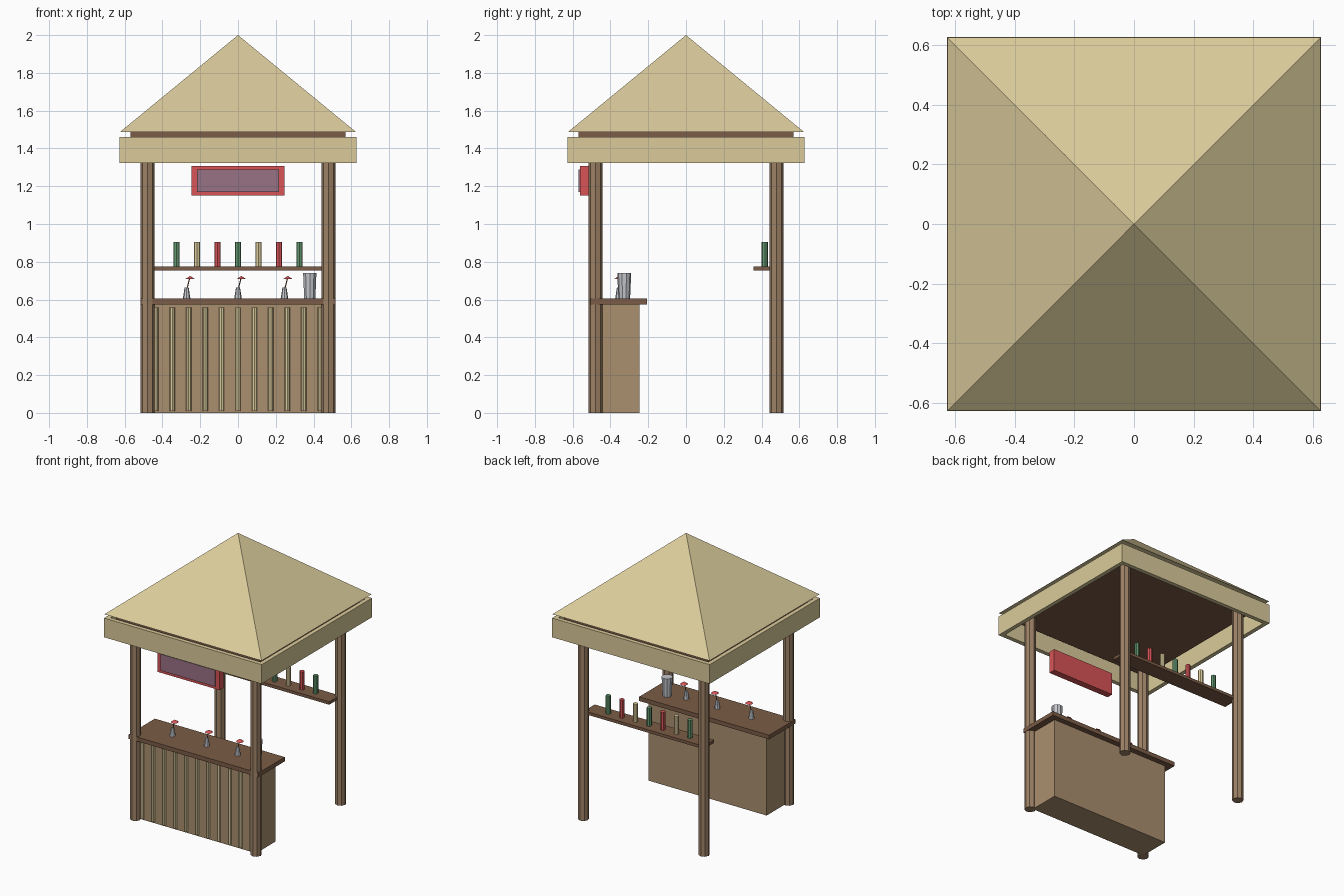
import bpy
from math import pi, sqrt
from mathutils import Vector

cube = bpy.data.objects.get("Cube")
if cube:
    bpy.data.objects.remove(cube, do_unlink=True)


def srgb(c):
    c /= 255
    return c / 12.92 if c <= 0.04045 else ((c + 0.055) / 1.055) ** 2.4


def material(name, *rgb):
    m = bpy.data.materials.new(name)
    m.use_nodes = True
    col = [srgb(c) for c in rgb] + [1]
    m.diffuse_color = col
    m.node_tree.nodes["Principled BSDF"].inputs["Base Color"].default_value = col
    return m


thatch = material("thatch", 219, 203, 155)
dark_wood = material("dark wood", 124, 92, 70)
post_wood = material("post wood", 158, 130, 102)
panel_wood = material("panel wood", 170, 143, 111)
red = material("red", 216, 84, 86)
plum = material("plum", 152, 114, 132)
green = material("green", 98, 150, 110)
metal = material("metal grey", 196, 198, 204)


def finish(name, mat):
    ob = bpy.context.object
    ob.name = name
    ob.data.materials.append(mat)
    return ob


def box(name, mat, x, y, z):
    """Box spanning the (low, high) ranges on each axis."""
    bpy.ops.mesh.primitive_cube_add(size=1, location=[(a + b) / 2 for a, b in (x, y, z)])
    ob = finish(name, mat)
    ob.scale = [b - a for a, b in (x, y, z)]
    bpy.ops.object.transform_apply(location=False, rotation=False, scale=True)
    return ob


def column(name, mat, x, y, z, r1, r2=None, sides=8):
    """Upright prism or tapered cone between two heights."""
    bpy.ops.mesh.primitive_cone_add(
        vertices=sides, radius1=r1, radius2=r1 if r2 is None else r2,
        depth=z[1] - z[0], location=(x, y, sum(z) / 2))
    return finish(name, mat)


# Roof: pyramid, ceiling slab and four fascia boards
bpy.ops.mesh.primitive_cone_add(vertices=4, radius1=0.625 * sqrt(2), radius2=0,
                                depth=0.513, location=(0, 0, 1.7435),
                                rotation=(0, 0, pi / 4))
finish("roof", thatch)
box("ceiling", dark_wood, (-0.57, 0.57), (-0.57, 0.57), (1.43, 1.487))
H, T = 0.627, 0.03
FZ = (1.322, 1.46)
for side, a, b in (("front", -H, T - H), ("back", H - T, H)):
    box(side + "_fascia", thatch, (-H, H), (a, b), FZ)
for side, a, b in (("right", -H, T - H), ("left", H - T, H)):
    box(side + "_fascia", thatch, (a, b), (T - H, H - T), FZ)

# Corner posts
for fb, y in (("front", -0.48), ("back", 0.48)):
    for lr, x in (("right", -0.48), ("left", 0.48)):
        column(f"{fb}_{lr}_post", post_wood, x, y, (0, 1.44), 0.037)

# Counter with slatted front
box("counter_body", panel_wood, (-0.47, 0.47), (-0.465, -0.245), (0, 0.575))
box("counter_top", dark_wood, (-0.517, 0.517), (-0.505, -0.206), (0.575, 0.605))
for i in range(11):
    column(f"counter_slat_{i + 1}", thatch, (i - 5) * 0.087, -0.465, (0.01, 0.557), 0.014)

# Hanging sign with a recessed-colour plate
box("sign_board", red, (-0.247, 0.247), (-0.562, -0.515), (1.15, 1.308))
box("sign_plate", plum, (-0.216, 0.216), (-0.57, -0.562), (1.17, 1.288))

# Back shelf and bottles
box("back_shelf", dark_wood, (-0.475, 0.475), (0.358, 0.478), (0.755, 0.776))
for i in range(7):
    column(f"bottle_{i + 1}", (green, thatch, red)[i % 3], (i - 3) * 0.1085, 0.418,
           (0.776, 0.906), 0.017)

# Drinks with a leaning stick and small parasol
for i, x in enumerate((-0.272, 0, 0.246)):
    y = -0.355
    column(f"glass_{i + 1}", metal, x, y, (0.605, 0.663), 0.02, 0.011)
    low, high = Vector((x, y, 0.65)), Vector((x + 0.018, y, 0.72))
    lean = high - low
    bpy.ops.mesh.primitive_cylinder_add(
        vertices=6, radius=0.003, depth=lean.length, location=(low + high) / 2,
        rotation=lean.to_track_quat("Z", "Y").to_euler())
    finish(f"parasol_stick_{i + 1}", dark_wood)
    column(f"parasol_{i + 1}", red, x + 0.018, y, (0.708, 0.725), 0.026, 0)

# Metal shaker
column("shaker", metal, 0.38, -0.327, (0.605, 0.74), 0.031, 0.037, sides=10)
